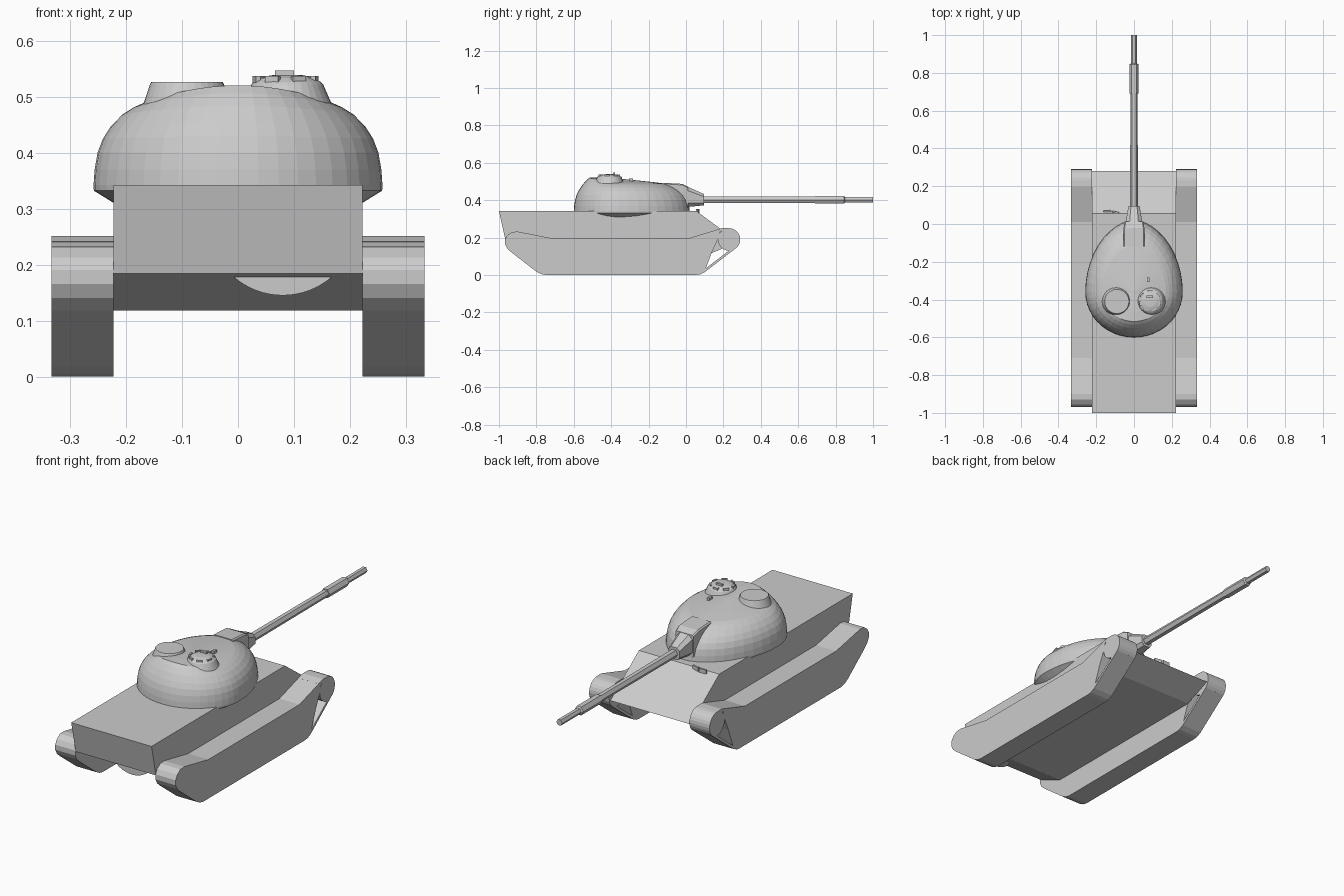
import bpy, bmesh, math
from mathutils import Vector, Matrix

if "Cube" in bpy.data.objects:
    bpy.data.objects.remove(bpy.data.objects["Cube"])


def make(name, bm):
    bmesh.ops.recalc_face_normals(bm, faces=bm.faces)
    me = bpy.data.meshes.new(name)
    bm.to_mesh(me)
    bm.free()
    ob = bpy.data.objects.new(name, me)
    bpy.context.collection.objects.link(ob)
    return ob


def loft(name, rings):
    """Skin a list of closed rings and cap both ends."""
    bm = bmesh.new()
    vs = [[bm.verts.new(p) for p in r] for r in rings]
    n = len(rings[0])
    for a, b in zip(vs, vs[1:]):
        for i in range(n):
            j = (i + 1) % n
            bm.faces.new((a[i], a[j], b[j], b[i]))
    bm.faces.new(vs[0])
    bm.faces.new(vs[-1])
    return make(name, bm)


def prism(name, yz, x0, x1):
    return loft(name, [[(x, y, z) for y, z in yz] for x in (x0, x1)])


def lathe_z(name, x, y, profile, n=32):
    return loft(name, [[(x + r * math.cos(2 * math.pi * i / n), y + r * math.sin(2 * math.pi * i / n), z)
                        for i in range(n)] for r, z in profile])


def box(name, loc, size, rot=0.0, tilt=0.0):
    bm = bmesh.new()
    bmesh.ops.create_cube(bm, size=1)
    m = (Matrix.Translation(loc) @ Matrix.Rotation(rot, 4, 'Z') @ Matrix.Rotation(tilt, 4, 'X')
         @ Matrix.Diagonal((*size, 1)))
    bmesh.ops.transform(bm, matrix=m, verts=bm.verts)
    return make(name, bm)


def mirror(ob):
    ob.modifiers.new("mirror", 'MIRROR')


# Hull
prism("hull", [(-1, .342), (.055, .342), (.28, .177), (.14, .118), (-.82, .118), (-.965, .184)], -.222, .222)

# Rounded plate under the hull's end
seg = [(.08 + .133 * math.sin(a), .278 - .133 * math.cos(a))
       for a in [math.radians(-42 + 84 * i / 16) for i in range(17)]]
loft("end_plate", [[(x, y, z) for x, z in seg] for y in (-.952, -.88)])

# Tracks: solid run, front wheel and the belt joining them
rear = [(-.71, .195), (-.9, .232), (-.93, .23), (-.955, .213), (-.968, .19), (-.968, .165),
        (-.955, .14), (-.93, .118), (-.8, .018), (-.775, .005), (-.75, 0)]
mirror(prism("track", rear + [(.053, 0), (.1, .02), (.14, .125), (.17, .19), (.185, .248), (.01, .195)], .222, .333))
wheel = [(.23 + .06 * math.cos(2 * math.pi * i / 24), .19 + .06 * math.sin(2 * math.pi * i / 24)) for i in range(24)]
mirror(prism("track_wheel", wheel, .222, .333))
mirror(prism("track_belt_lower", [(.053, 0), (.075, .003), (.1, .015), (.272, .147), (.264, .157), (.095, .027)],
             .222, .333))
mirror(prism("track_belt_upper", [(.16, .241), (.195, .251), (.23, .25), (.23, .238), (.17, .232)], .222, .333))

# Turret: egg-shaped dome
N = 44


def egg(s, z, bump):
    ring = []
    for i in range(N):
        a = 2 * math.pi * i / N
        c, sn = math.cos(a), math.sin(a)
        if sn > 0:
            x, y = math.copysign(abs(c) ** 1.12, c) * .258, sn * .38
        else:
            x, y = c * .258, sn * .24
        ring.append((x * s, -.36 + y * s, z + bump * max(0, -sn) ** 2))
    return ring


loft("turret", [egg(*v) for v in [
    (.86, .31, 0), (.998, .332, 0), (1, .342, 0), (.992, .37, 0), (.972, .4, 0), (.935, .425, .004),
    (.88, .447, .008), (.8, .468, .016), (.72, .481, .025), (.65, .489, .031), (.45, .498, .022),
    (.2, .508, .009), (.02, .515, 0)]])

# Gun mantlet
def slab(y, hw, z0, z1, b):
    return [(-hw, y, z0 + b), (-hw + b, y, z0), (hw - b, y, z0), (hw, y, z0 + b),
            (hw, y, z1 - b), (hw - b, y, z1), (-hw + b, y, z1), (-hw, y, z1 - b)]


loft("mantlet_housing", [slab(-.12, .055, .36, .493, .006), slab(-.02, .055, .36, .487, .006),
                         slab(.012, .05, .362, .472, .006)])
loft("mantlet", [slab(-.02, .045, .362, .475, .02), slab(.012, .043, .364, .47, .02),
                 slab(.095, .03, .372, .433, .014)])

# Gun barrel
def hexa(y, r):
    return [(r * math.cos(math.pi * i / 3), y, .402 + r * math.sin(math.pi * i / 3)) for i in range(6)]


loft("barrel", [hexa(y, r) for y, r in [(.05, .021), (.69, .019), (.69, .024), (.845, .024), (.85, .016), (1, .016)]])

# Roof hatches
lathe_z("left_hatch", -.091, -.41, [(.088, .455), (.077, .49), (.066, .522), (.064, .526)])
lathe_z("right_cupola", .088, -.41, [(.088, .455), (.078, .49), (.064, .522), (.06, .526), (.048, .533),
                                     (.03, .538), (.012, .539)])
for k in range(7):
    a = 2 * math.pi * k / 7 + math.pi / 2
    box("periscope", (.085 + .053 * math.cos(a), -.41 + .053 * math.sin(a), .529), (.026, .009, .015), a + math.pi / 2)
box("cupola_block", (.083, -.385, .54), (.034, .012, .014))
box("roof_sight", (.075, -.295, .503), (.014, .022, .024))

# Small rail on the sloped plate
for x, y, r in [(-.142, .068, .03), (-.098, .062, -.2)]:
    box("plate_rail", (x, y, .342), (.038, .009, .02), r)
